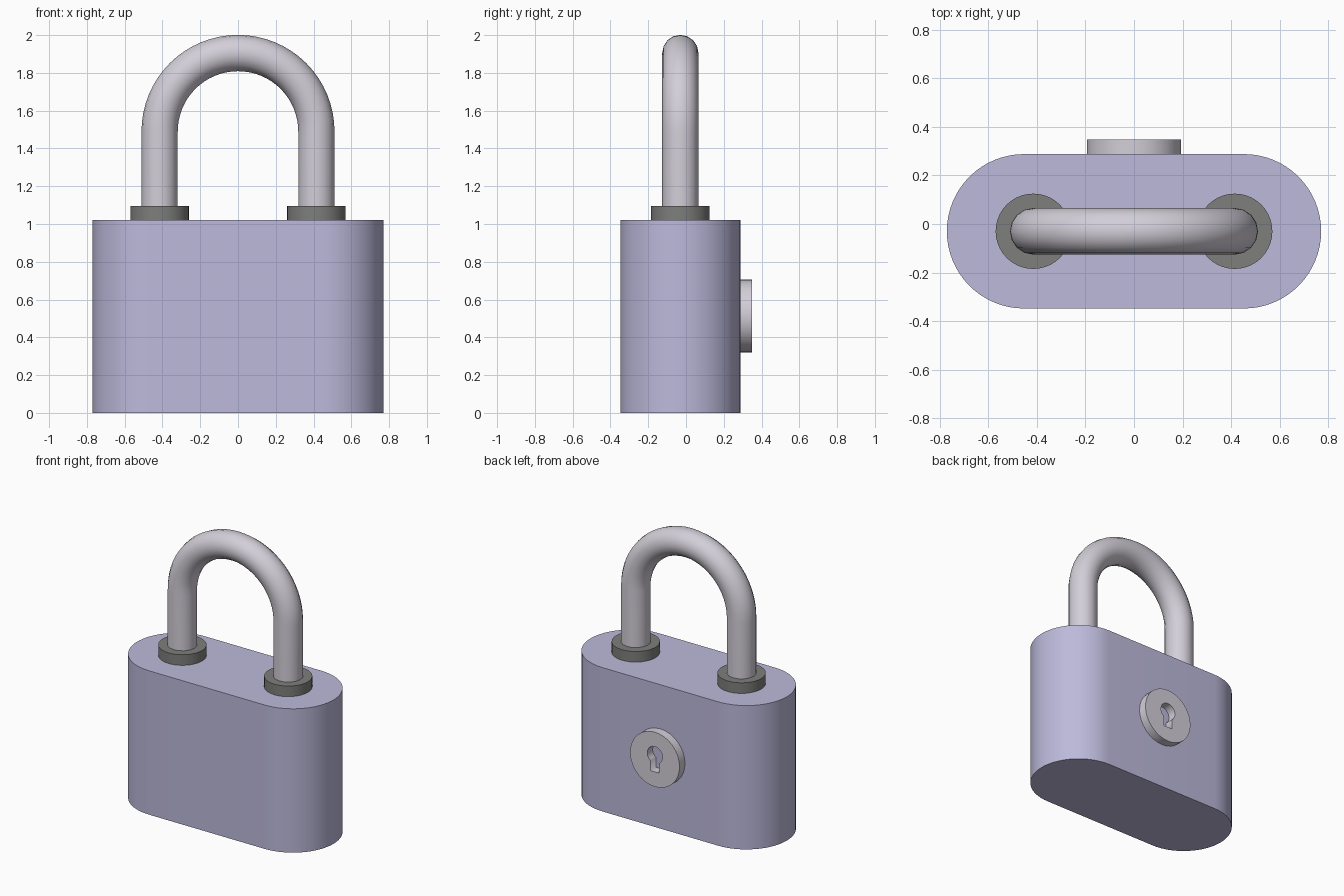
import bpy, bmesh, math
from mathutils import Matrix

if "Cube" in bpy.data.objects:
    bpy.data.objects.remove(bpy.data.objects["Cube"])

CY = -0.03            # depth centre of body and shackle
LEG_X = 0.415         # shackle leg offset


def material(name, rgb):
    m = bpy.data.materials.new(name)
    m.diffuse_color = (*rgb, 1)
    m.use_nodes = True
    m.node_tree.nodes["Principled BSDF"].inputs["Base Color"].default_value = m.diffuse_color
    return m


LAVENDER = material("lavender body", (0.51, 0.49, 0.71))
STEEL = material("pale steel", (0.65, 0.62, 0.69))
DARK = material("dark grey", (0.21, 0.21, 0.20))


def arc(cx, cy, r, a0, a1, n):
    """Points on an arc, angles in degrees."""
    return [(cx + r * math.cos(math.radians(a0 + (a1 - a0) * i / n)),
             cy + r * math.sin(math.radians(a0 + (a1 - a0) * i / n)))
            for i in range(n + 1)]


def add_mesh(name, bm, mat, smooth=None):
    bmesh.ops.remove_doubles(bm, verts=bm.verts, dist=1e-5)
    bmesh.ops.recalc_face_normals(bm, faces=bm.faces)
    me = bpy.data.meshes.new(name)
    bm.to_mesh(me)
    bm.free()
    me.materials.append(mat)
    ob = bpy.data.objects.new(name, me)
    bpy.context.collection.objects.link(ob)
    if smooth:
        bpy.ops.object.select_all(action='DESELECT')
        ob.select_set(True)
        bpy.context.view_layer.objects.active = ob
        bpy.ops.object.shade_smooth_by_angle(angle=math.radians(smooth))
    return ob


def curve_bmesh(splines, cyclic, **settings):
    """Turn outlines or a path into mesh geometry."""
    cu = bpy.data.curves.new("helper_curve", 'CURVE')
    for key, value in settings.items():
        setattr(cu, key, value)
    for pts in splines:
        sp = cu.splines.new('POLY')
        sp.points.add(len(pts) - 1)
        for p, (x, y) in zip(sp.points, pts):
            p.co = (x, y, 0, 1)
        sp.use_cyclic_u = cyclic
    ob = bpy.data.objects.new("helper_curve", cu)
    bpy.context.collection.objects.link(ob)
    dg = bpy.context.evaluated_depsgraph_get()
    me = bpy.data.meshes.new_from_object(ob.evaluated_get(dg))
    bm = bmesh.new()
    bm.from_mesh(me)
    bpy.data.objects.remove(ob)
    bpy.data.curves.remove(cu)
    bpy.data.meshes.remove(me)
    return bm


def upright(y):
    """Stand an XY drawing up in the XZ plane at depth y."""
    return Matrix.Translation((0, y, 0)) @ Matrix.Rotation(math.pi / 2, 4, 'X')


# body: stadium outline extruded upwards
bm = bmesh.new()
outline = arc(0.453, CY, 0.318, -90, 90, 32) + arc(-0.453, CY, 0.318, 90, 270, 32)
face = bm.faces.new([bm.verts.new((x, y, 0)) for x, y in outline])
top = bmesh.ops.extrude_face_region(bm, geom=[face], use_keep_orig=True)["geom"]
bmesh.ops.translate(bm, vec=(0, 0, 1.02),
                    verts=[v for v in top if isinstance(v, bmesh.types.BMVert)])
add_mesh("body", bm, LAVENDER, 30)

# shackle: round bar bent into an arch
path = [(LEG_X, 0.98)] + arc(0, 1.49, LEG_X, 0, 180, 32) + [(-LEG_X, 0.98)]
bm = curve_bmesh([path], False, dimensions='3D', bevel_depth=0.096,
                 bevel_resolution=6, use_fill_caps=True)
bm.transform(upright(CY))
add_mesh("shackle", bm, STEEL, 30)

# collars around the shackle legs
for side, label in ((-1, "left"), (1, "right")):
    bm = bmesh.new()
    bmesh.ops.create_cone(bm, cap_ends=True, segments=40, radius1=0.155, radius2=0.155,
                          depth=0.085,
                          matrix=Matrix.Translation((side * LEG_X, CY, 1.0525)))
    add_mesh(label + "_collar", bm, DARK, 30)

# lock plate on the back with a keyhole cut through it
disc = arc(0, 0.513, 0.194, 0, 360, 32)[:-1]
keyhole = arc(0, 0.545, 0.06, -57, 237, 18) + [(-0.033, 0.425), (0.033, 0.425)]
bm = curve_bmesh([disc, keyhole], True, dimensions='2D', fill_mode='BOTH', extrude=0.0305)
bm.transform(upright(0.3185))
add_mesh("lock_plate", bm, STEEL)
